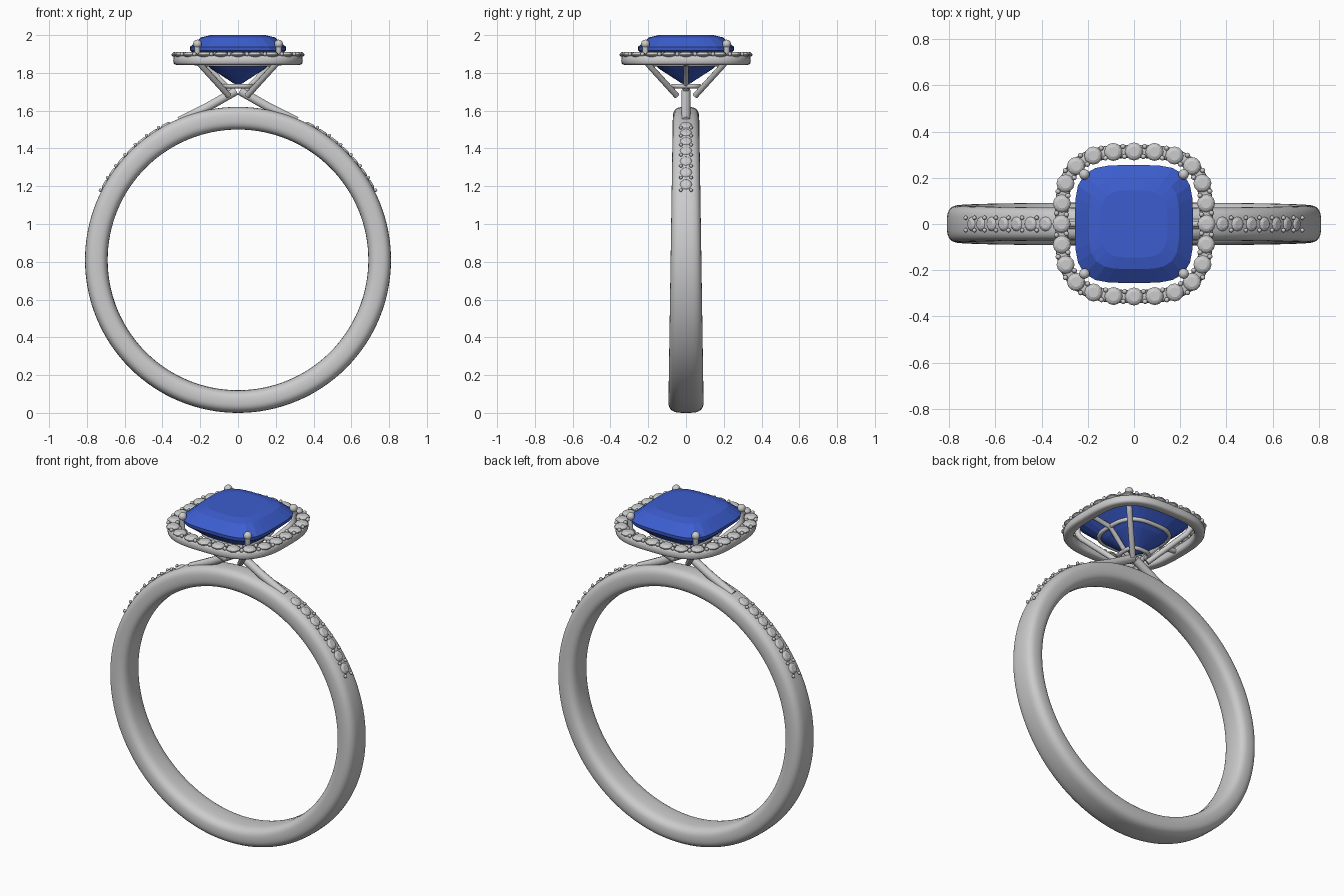
import bpy, bmesh
from math import sin, cos, pi, radians, copysign
from mathutils import Matrix, Vector

if "Cube" in bpy.data.objects:
    bpy.data.objects.remove(bpy.data.objects["Cube"])

CZ = 0.81  # height of the band centre


def spow(v, e):
    return copysign(abs(v) ** e, v)


def cushion(half, n, power):
    """Rounded-square outline, evenly spaced, starting on +x."""
    raw = []
    for i in range(2001):
        a = 2 * pi * i / 2000
        c, s = cos(a), sin(a)
        r = half / (abs(c) ** power + abs(s) ** power) ** (1 / power)
        raw.append(Vector((r * c, r * s)))
    dist = [0.0]
    for p, q in zip(raw, raw[1:]):
        dist.append(dist[-1] + (q - p).length)
    out, j = [], 0
    for k in range(n):
        while dist[j] < dist[-1] * k / n - 1e-9:
            j += 1
        out.append(raw[j])
    return out


def finish(name, bm, smooth=None):
    bmesh.ops.recalc_face_normals(bm, faces=bm.faces)
    me = bpy.data.meshes.new(name)
    bm.to_mesh(me)
    bm.free()
    ob = bpy.data.objects.new(name, me)
    bpy.context.collection.objects.link(ob)
    if smooth:
        bpy.ops.object.select_all(action='DESELECT')
        ob.select_set(True)
        bpy.context.view_layer.objects.active = ob
        bpy.ops.object.shade_smooth_by_angle(angle=radians(smooth))
    return ob


def skin(bm, rings, closed=False):
    """Bridge rings of points; cap the ends unless the loop is closed."""
    vs = [[bm.verts.new(p) for p in r] for r in rings]
    n = len(vs[0])
    for i in range(len(vs) if closed else len(vs) - 1):
        a, b = vs[i], vs[(i + 1) % len(vs)]
        for j in range(n):
            k = (j + 1) % n
            bm.faces.new((a[j], a[k], b[k], b[j]))
    if not closed:
        bm.faces.new(vs[0])
        bm.faces.new(vs[-1])


def wire(name, paths, radius, cyclic=False):
    """Round wires along straight-segment paths, as one object."""
    cu = bpy.data.curves.new(name, 'CURVE')
    cu.dimensions = '3D'
    cu.bevel_depth = radius
    cu.bevel_resolution = 3
    cu.use_fill_caps = True
    for pts in paths:
        sp = cu.splines.new('POLY')
        sp.points.add(len(pts) - 1)
        for p, co in zip(sp.points, pts):
            p.co = (*co, 1)
        sp.use_cyclic_u = cyclic
    ob = bpy.data.objects.new(name, cu)
    bpy.context.collection.objects.link(ob)


def balls(name, centres, r, seg=10):
    bm = bmesh.new()
    for c in centres:
        bmesh.ops.create_uvsphere(bm, u_segments=seg, v_segments=seg // 2 + 1,
                                  radius=r, matrix=Matrix.Translation(c))
    finish(name, bm, 60)


def brilliants(name, frames, r):
    """Small round cut stones, girdle at each frame's origin."""
    bm = bmesh.new()
    tiers = [(0.05, -0.7), (1, -0.06), (1, 0.06), (0.8, 0.28), (0.55, 0.4)]
    for m in frames:
        skin(bm, [[m @ Vector((r * s * cos(2 * pi * (i + t % 2 / 2) / 12),
                               r * s * sin(2 * pi * (i + t % 2 / 2) / 12), r * z))
                   for i in range(12)] for t, (s, z) in zip((0, 0, 0, 1, 0), tiers)])
    finish(name, bm)


# Band: rounded section, slightly narrower at the top
bm = bmesh.new()
rings = []
for i in range(128):
    t = 2 * pi * i / 128
    w = 0.0815 - 0.0115 * cos(t)
    ring = []
    for j in range(32):
        a = 2 * pi * j / 32
        r = 0.75 + 0.06 * spow(cos(a), 0.75)
        ring.append((r * sin(t), w * spow(sin(a), 0.6), CZ + r * cos(t)))
    rings.append(ring)
skin(bm, rings, closed=True)
finish("band", bm, 50)

# Stones and beads set in both shoulders
frames, beads = [], []
for side in (-1, 1):
    for i in range(7):
        a = side * radians(28.3 + 5.35 * i)
        frames.append(Matrix.Translation((0.806 * sin(a), 0, CZ + 0.806 * cos(a)))
                      @ Matrix.Rotation(a, 4, 'Y'))
        b = side * radians(31 + 5.35 * i)
        beads += [(0.817 * sin(b), y, CZ + 0.817 * cos(b)) for y in (-0.027, 0.027)]
brilliants("shoulder_stones", frames, 0.032)
balls("shoulder_beads", beads, 0.0095)

# Cathedral supports rising from the band, and side struts under the halo
wire("cathedral_supports", [[(s * 0.31, 0, 1.545), (s * 0.16, 0, 1.62), (s * 0.01, 0, 1.705)]
                            for s in (-1, 1)], 0.024)
wire("side_struts", [[(s * 0.04, 0, 1.705), (s * 0.17, 0, 1.845), (s * 0.29, 0, 1.862)]
                     for s in (-1, 1)], 0.014)

# Gallery rails
for name, half, z in (("lower_rail", 0.07, 1.73), ("upper_rail", 0.17, 1.845)):
    wire(name, [[(p.x, p.y, z) for p in cushion(half, 48, 3)]], 0.012, True)

# Halo frame: rounded rectangular section swept round a cushion outline
bm = bmesh.new()
path = cushion(0.314, 96, 3.1)
rings = []
for i, p in enumerate(path):
    d = (path[(i + 1) % 96] - path[i - 1]).normalized()
    nrm = Vector((d.y, -d.x))
    ring = []
    for j in range(16):
        a = 2 * pi * j / 16
        q = p + nrm * 0.029 * spow(cos(a), 0.6)
        ring.append((q.x, q.y, 1.867 + 0.025 * spow(sin(a), 0.6)))
    rings.append(ring)
skin(bm, rings, closed=True)
finish("halo_frame", bm, 50)

# Halo stones with paired beads between them
pts = cushion(0.314, 48, 3.1)
brilliants("halo_stones", [Matrix.Translation((p.x, p.y, 1.895)) for p in pts[::2]], 0.039)
balls("halo_beads", [(p.x * f, p.y * f, 1.9) for p in pts[1::2] for f in (0.93, 1.07)], 0.011)

# Centre stone: cushion cut with table, crown, girdle and pavilion
bm = bmesh.new()
tiers = [(0.008, 1.735, 2.2), (0.14, 1.82, 2.8), (0.253, 1.918, 4), (0.255, 1.937, 4),
         (0.195, 1.988, 3.8), (0.145, 2.0, 3.6)]
skin(bm, [[(p.x, p.y, z) for p in cushion(h, 32, n)] for h, z, n in tiers])
stone = finish("centre_stone", bm)
blue = bpy.data.materials.new("blue_gem")
blue.diffuse_color = (0.045, 0.11, 0.62, 1)
blue.use_nodes = True
blue.node_tree.nodes["Principled BSDF"].inputs["Base Color"].default_value = blue.diffuse_color
stone.data.materials.append(blue)

# Four corner prongs with ball tips
corners = [(x, y) for x in (-1, 1) for y in (-1, 1)]
wire("prongs", [[(x * h, y * h, z) for h, z in ((0.05, 1.68), (0.2, 1.845), (0.216, 1.875), (0.216, 1.95))]
                for x, y in corners], 0.016)
balls("prong_tips", [(x * 0.215, y * 0.215, 1.953) for x, y in corners], 0.023, 16)
